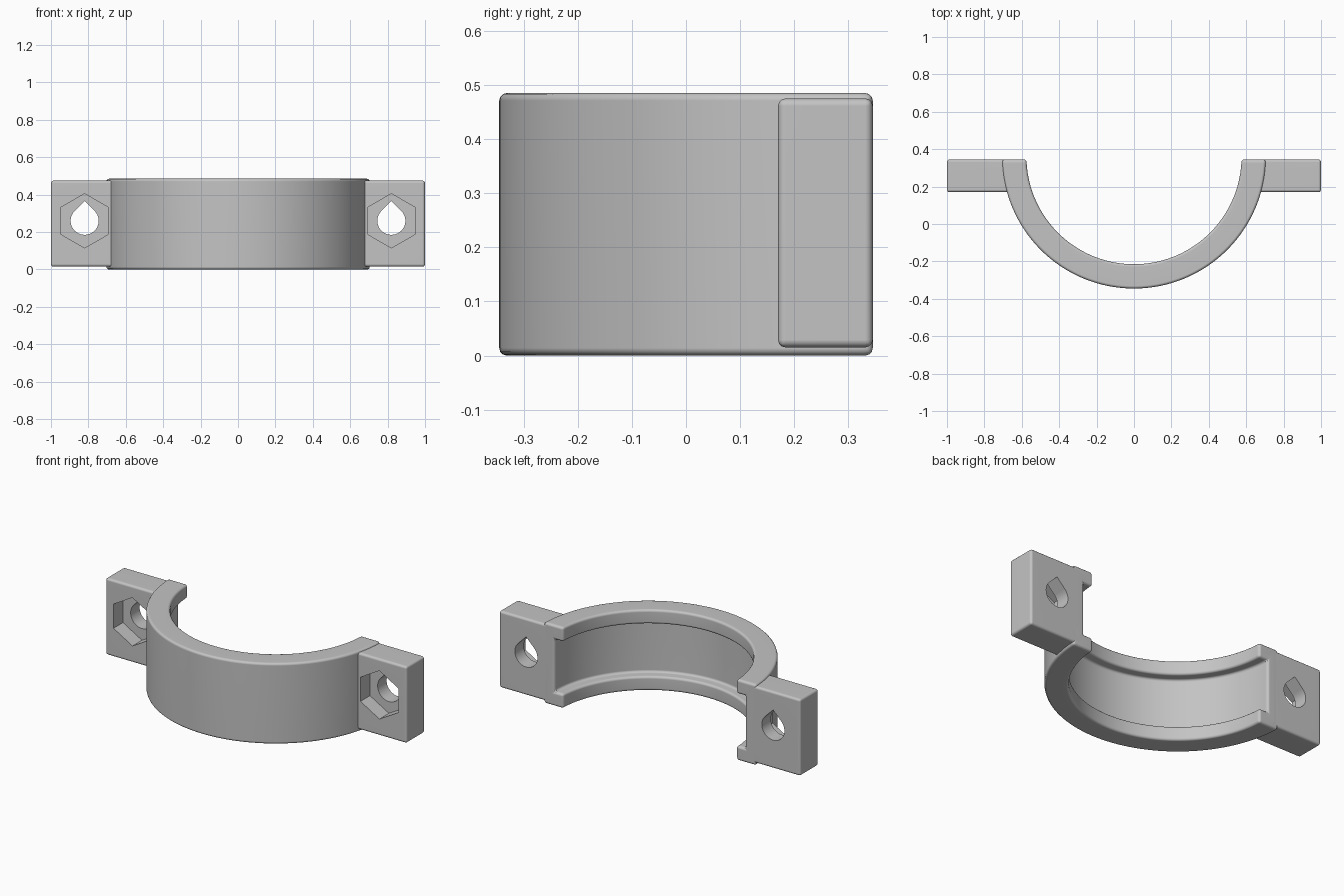
import bpy
import bmesh
import math

if "Cube" in bpy.data.objects:
    bpy.data.objects.remove(bpy.data.objects["Cube"])

GREY = bpy.data.materials.new("plain grey")
GREY.use_nodes = True
COLOUR = (0.55, 0.55, 0.55, 1)
GREY.diffuse_color = COLOUR
GREY.node_tree.nodes["Principled BSDF"].inputs["Base Color"].default_value = COLOUR

BACK = 0.345      # flat mating plane
CENTRE = 0.36     # y of the ring axis
HOLE_X, HOLE_Z = 0.82, 0.26


def finish_mesh(name, bm):
    bmesh.ops.recalc_face_normals(bm, faces=bm.faces)
    mesh = bpy.data.meshes.new(name)
    bm.to_mesh(mesh)
    bm.free()
    mesh.materials.append(GREY)
    ob = bpy.data.objects.new(name, mesh)
    bpy.context.collection.objects.link(ob)
    return ob


def loft(name, sections):
    """Skin a list of closed loops and cap both ends."""
    bm = bmesh.new()
    loops = [[bm.verts.new(p) for p in s] for s in sections]
    n = len(loops[0])
    for a, b in zip(loops, loops[1:]):
        for i in range(n):
            j = (i + 1) % n
            bm.faces.new((a[i], a[j], b[j], b[i]))
    bm.faces.new(loops[0])
    bm.faces.new(loops[-1])
    return finish_mesh(name, bm)


def prism(name, outline, y0, y1):
    return loft(name, [[(x, y, z) for x, z in outline] for y in (y0, y1)])


def round_and_cut(ob, width, cutters):
    """Round the edges, cut the recesses and bake the result."""
    bevel = ob.modifiers.new("rounding", "BEVEL")
    bevel.width = width
    bevel.segments = 3
    bevel.limit_method = "ANGLE"
    bevel.angle_limit = math.radians(40)
    for cutter in cutters:
        cut = ob.modifiers.new("cut", "BOOLEAN")
        cut.operation = "DIFFERENCE"
        cut.solver = "EXACT"
        cut.object = cutter
    bpy.context.view_layer.update()
    graph = bpy.context.evaluated_depsgraph_get()
    mesh = bpy.data.meshes.new_from_object(ob.evaluated_get(graph))
    ob.modifiers.clear()
    ob.data = mesh
    bpy.ops.object.select_all(action="DESELECT")
    ob.select_set(True)
    bpy.context.view_layer.objects.active = ob
    bpy.ops.object.shade_smooth_by_angle(angle=math.radians(32))
    normals = ob.modifiers.new("flat normals", "WEIGHTED_NORMAL")
    normals.keep_sharp = True


# Half ring: C-shaped section with a lip at top and bottom
OUTER, INNER, GROOVE = 0.705, 0.575, 0.633
TOP, LIP = 0.485, 0.085
section = [(OUTER, 0), (OUTER, TOP), (INNER, TOP), (INNER, TOP - LIP),
           (GROOVE, TOP - LIP), (GROOVE, LIP), (INNER, LIP), (INNER, 0)]
STEPS = 96
sweep = []
for k in range(STEPS + 1):
    loop = []
    for r, z in section:
        start = math.asin((CENTRE - BACK) / r)
        a = math.pi + start + (math.pi - 2 * start) * k / STEPS
        loop.append((r * math.cos(a), CENTRE + r * math.sin(a), z))
    sweep.append(loop)
half_ring = loft("half_ring", sweep)

# Bolt lugs with hexagonal nut pockets and teardrop bolt holes
pockets, holes, lugs = [], [], []
for side, s in (("left", 1), ("right", -1)):
    lugs.append(prism(side + "_lug", [(s * 0.645, 0.015), (s * 1.0, 0.015),
                                      (s * 1.0, 0.475), (s * 0.645, 0.475)], 0.17, BACK))
    hexagon = [(s * HOLE_X + 0.145 * math.sin(i * math.pi / 3),
                HOLE_Z + 0.145 * math.cos(i * math.pi / 3)) for i in range(6)]
    pockets.append(prism("pocket_cutter", hexagon, 0.1, 0.26))
    arc = [math.radians(135 + 270 * i / 30) for i in range(31)]
    drop = [(s * HOLE_X + 0.075 * math.cos(a), HOLE_Z + 0.075 * math.sin(a)) for a in arc]
    drop.append((s * HOLE_X, HOLE_Z + 0.075 * math.sqrt(2)))
    holes.append(prism("hole_cutter", drop, 0.1, 0.4))

round_and_cut(half_ring, 0.014, pockets)
for lug, pocket, hole in zip(lugs, pockets, holes):
    round_and_cut(lug, 0.014, [pocket, hole])

for cutter in pockets + holes:
    bpy.data.objects.remove(cutter)
